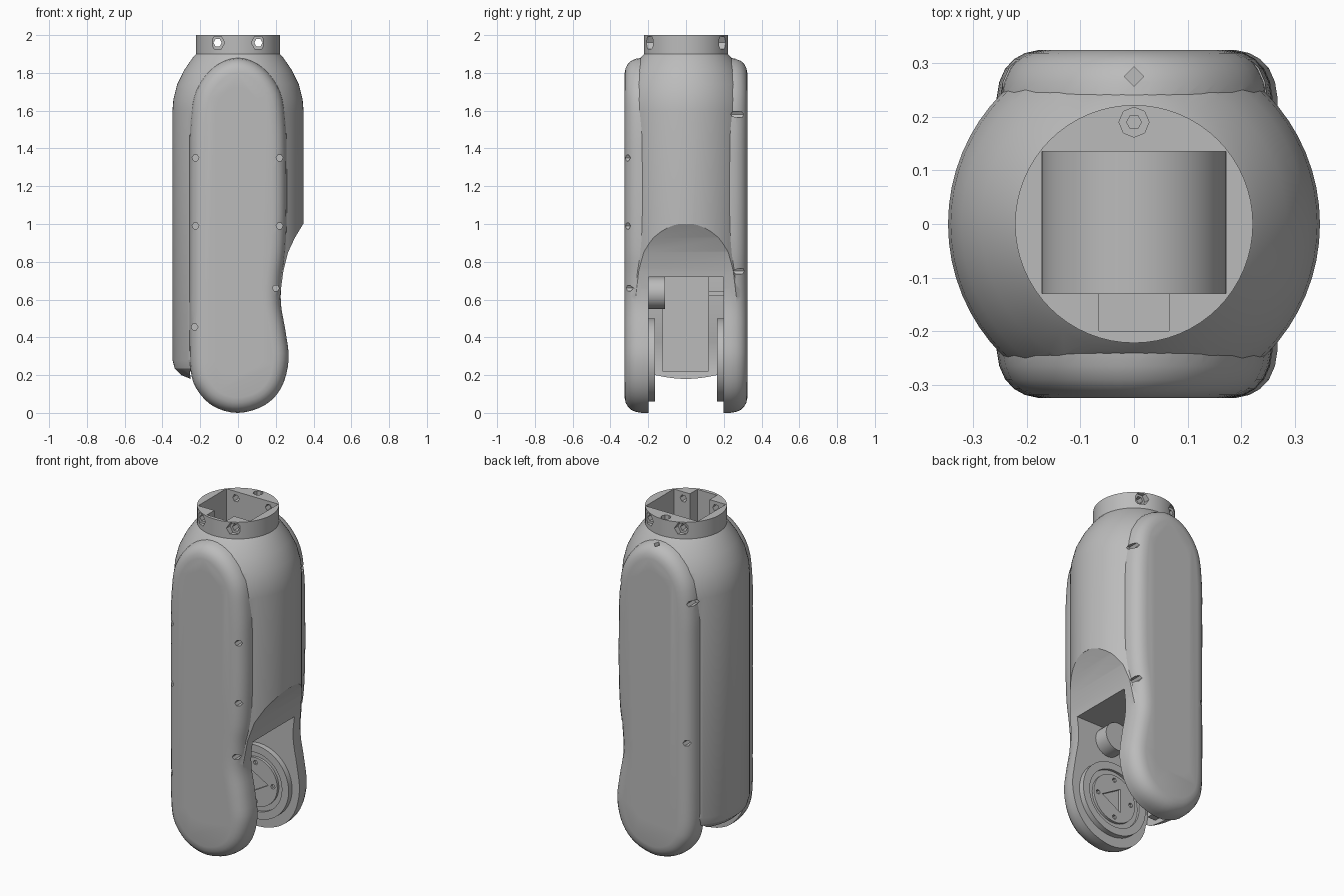
import bpy, bmesh, math
from mathutils import Vector, Matrix

if "Cube" in bpy.data.objects:
    bpy.data.objects.remove(bpy.data.objects["Cube"], do_unlink=True)

grey = bpy.data.materials.new("plain grey")
grey.use_nodes = True
grey.diffuse_color = (0.5, 0.5, 0.5, 1)
grey.node_tree.nodes["Principled BSDF"].inputs["Base Color"].default_value = (0.5, 0.5, 0.5, 1)


def make(name, bm):
    bmesh.ops.recalc_face_normals(bm, faces=bm.faces)
    mesh = bpy.data.meshes.new(name)
    bm.to_mesh(mesh)
    bm.free()
    mesh.materials.append(grey)
    ob = bpy.data.objects.new(name, mesh)
    bpy.context.collection.objects.link(ob)
    return ob


def loft(name, rings):
    """Closed solid through a stack of equal-length rings."""
    bm = bmesh.new()
    rows = [[bm.verts.new(p) for p in ring] for ring in rings]
    n = len(rows[0])
    for a, b in zip(rows, rows[1:]):
        for i in range(n):
            j = (i + 1) % n
            bm.faces.new((a[i], a[j], b[j], b[i]))
    bm.faces.new(rows[0])
    bm.faces.new(rows[-1])
    return make(name, bm)


def prism(name, pts, y0, y1):
    return loft(name, [[(x, y, z) for x, z in pts] for y in (y0, y1)])


def box(name, x0, x1, y0, y1, z0, z1):
    return prism(name, [(x0, z0), (x1, z0), (x1, z1), (x0, z1)], y0, y1)


def circle(x, z, r, n):
    return [(x + r * math.cos(math.tau * i / n), z + r * math.sin(math.tau * i / n)) for i in range(n)]


def upright(name, x, y, r, z0, z1, n=6):
    return loft(name, [[(px, py, z) for px, py in circle(x, y, r, n)] for z in (z0, z1)])


def select(ob):
    bpy.ops.object.select_all(action='DESELECT')
    ob.select_set(True)
    bpy.context.view_layer.objects.active = ob


def combine(ob, other, op='DIFFERENCE'):
    other.hide_render = True
    mod = ob.modifiers.new("cut", 'BOOLEAN')
    mod.object, mod.operation, mod.solver = other, op, 'EXACT'
    select(ob)
    bpy.ops.object.modifier_apply(modifier=mod.name)
    bpy.data.objects.remove(other, do_unlink=True)


def spline(ctrl, steps):
    """Closed smooth curve through the control points."""
    out, n = [], len(ctrl)
    for i in range(n):
        p = [Vector(ctrl[(i + k) % n]) for k in (-1, 0, 1, 2)]
        for s in range(steps):
            t = s / steps
            out.append(0.5 * (2 * p[1] + (p[2] - p[0]) * t
                              + (2 * p[0] - 5 * p[1] + 4 * p[2] - p[3]) * t * t
                              + (3 * p[1] - p[0] - 3 * p[2] + p[3]) * t ** 3))
    return out


def inset(pts, d):
    out = []
    for i, p in enumerate(pts):
        t = (pts[(i + 1) % len(pts)] - pts[i - 1]).normalized()
        out.append(p + Vector((-t.y, t.x)) * d)
    return out


# Round housing with domed shoulder and collar
profile = [(0.25, 0.18), (0.3, 0.2), (0.335, 0.235), (0.347, 0.28), (0.347, 1.6),
           (0.342, 1.66), (0.322, 1.74), (0.285, 1.815), (0.24, 1.88), (0.222, 1.9), (0.222, 2)]
housing = loft("housing", [[(x, y, z) for x, y in circle(0, 0, r, 64)] for r, z in profile])
combine(housing, box("flat_trim", -0.5, 0.5, -0.325, 0.325, -0.1, 2.1), 'INTERSECT')

# Curved relief under the elbow side
relief = [(0.5, 1), (0.345, 1), (0.3, 0.925), (0.265, 0.85), (0.24, 0.75),
          (0.22, 0.6), (0.2, 0.4), (0.2, -0.1), (0.5, -0.1)]
combine(housing, prism("relief", relief, -0.5, 0.5))

# Rounded cheek plates on front and back
ctrl = [(0, 0), (0.14, 0.04), (0.23, 0.135), (0.268, 0.28), (0.252, 0.43), (0.227, 0.58),
        (0.233, 0.72), (0.25, 0.85), (0.258, 1.05), (0.258, 1.3), (0.253, 1.52), (0.225, 1.7),
        (0.13, 1.83), (0, 1.88), (-0.13, 1.83), (-0.225, 1.7), (-0.253, 1.52), (-0.256, 1.3),
        (-0.256, 1), (-0.256, 0.7), (-0.256, 0.4), (-0.25, 0.22), (-0.215, 0.12), (-0.13, 0.035)]
outline = spline(ctrl, 4)
section = [(0.17, 0), (0.235, 0), (0.265, 0.005), (0.29, 0.016), (0.308, 0.033), (0.319, 0.053), (0.325, 0.08)]
for side in (-1, 1):
    rings = [[(p.x, side * y, p.y) for p in inset(outline, d)] for y, d in section]
    combine(housing, loft("cheek", rings), 'UNION')

# Fork slot between the cheeks
slot = [(0.5, 0.72), (-0.22, 0.72), (-0.22, 0.48), (-0.25, 0.38), (-0.262, 0.27),
        (-0.25, 0.18), (-0.24, 0.1), (-0.24, -0.1), (0.5, -0.1)]
combine(housing, prism("slot", slot, -0.198, 0.198))

# Socket in the collar
combine(housing, box("socket", -0.172, 0.172, -0.13, 0.135, 0.95, 2.1))
combine(housing, box("socket_notch", -0.065, 0.065, -0.2, -0.12, 1.75, 2.1))

# Screw holes in the cheeks, collar and shoulder
front_holes = [(-0.225, 1.35), (0.22, 1.35), (-0.225, 0.99), (0.22, 0.99), (0.2, 0.66), (-0.23, 0.455)]
back_holes = [(-0.235, 1.58), (0.235, 1.58), (-0.22, 0.75), (0.22, 0.75)]
for side, holes in ((-1, front_holes), (1, back_holes)):
    for x, z in holes:
        combine(housing, prism("screw_hole", circle(x, z, 0.018, 6), side * 0.23, side * 0.4))
for x in (-0.108, 0.108):
    combine(housing, prism("collar_hole", circle(x, 1.96, 0.022, 6), -0.4, 0.4))
    for side in (-1, 1):
        combine(housing, prism("collar_counterbore", circle(x, 1.96, 0.038, 6), side * 0.175, side * 0.4))
combine(housing, upright("rim_counterbore", 0, 0.19, 0.028, 1.97, 2.1, 8))
combine(housing, upright("rim_hole", 0, 0.19, 0.014, 1.85, 2.1, 6))
combine(housing, upright("shoulder_hole", 0, 0.275, 0.018, 1.77, 2.1, 4))
parts = [housing]

# Curved floor inside the socket
floor = [(0.172 * math.cos(math.pi * i / 24), 0.95 + 0.172 * math.sin(math.pi * i / 24)) for i in range(25)]
parts.append(prism("socket_floor", floor, -0.13, 0.135))

# Stepped bearing discs on the inner cheek faces
for side, label in ((-1, "front"), (1, "back")):
    disc = prism(label + "_bearing_disc", circle(0, 0.28, 0.22, 48), side * 0.205, side * 0.165)
    combine(disc, prism("disc_recess", circle(0, 0.28, 0.175, 48), side * 0.18, side * 0.1))
    hub = prism(label + "_bearing_hub", circle(0, 0.28, 0.145, 40), side * 0.2, side * 0.165)
    combine(hub, prism("hub_slot", circle(0, 0.28, 0.085, 3), side * 0.19, side * 0.1))
    for i in range(4):
        x, z = circle(0, 0.28, 0.115, 4)[i]
        combine(hub, prism("hub_hole", circle(x, z, 0.014, 6), side * 0.19, side * 0.1))
    parts += [disc, hub]

# Details at the back of the slot
parts.append(box("slot_back_pad", -0.26, -0.2, -0.125, 0.12, 0.22, 0.73))
parts.append(prism("guide_roller", circle(0.02, 0.635, 0.085, 32), -0.2, -0.11))
parts.append(box("guide_tab", -0.05, 0.1, 0.12, 0.2, 0.62, 0.645))

for ob in parts:
    select(ob)
    bpy.ops.object.shade_smooth_by_angle(angle=math.radians(30))
